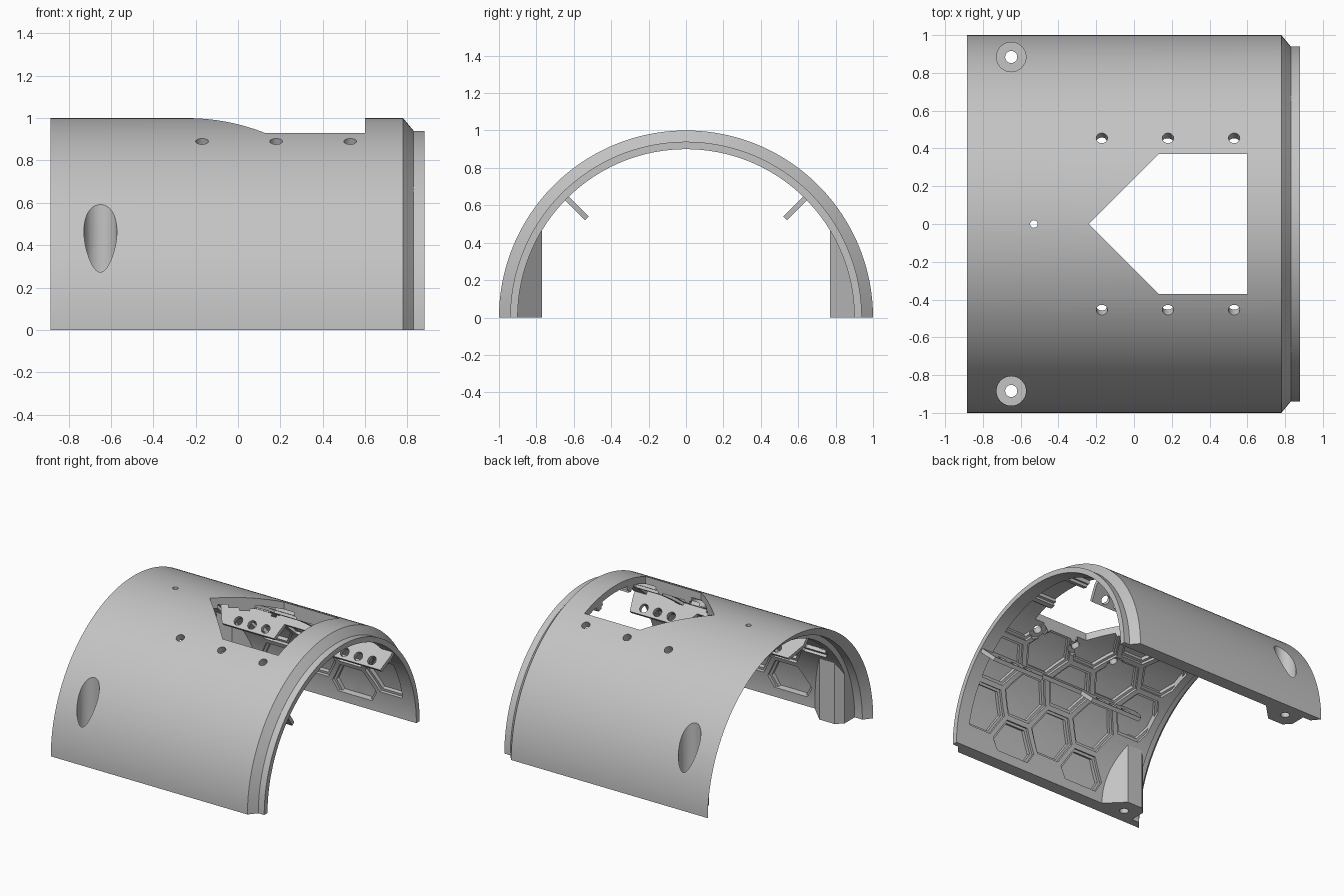
import bpy, bmesh, math
from mathutils import Matrix, Vector

cube = bpy.data.objects.get("Cube")
if cube:
    bpy.data.objects.remove(cube, do_unlink=True)

grey = bpy.data.materials.new("satin_grey")
grey.use_nodes = True
grey.diffuse_color = (0.55, 0.55, 0.55, 1)
grey.node_tree.nodes["Principled BSDF"].inputs["Base Color"].default_value = (0.55, 0.55, 0.55, 1)

INNER = 0.90


def make(name, bm):
    bmesh.ops.recalc_face_normals(bm, faces=bm.faces)
    mesh = bpy.data.meshes.new(name)
    bm.to_mesh(mesh)
    bm.free()
    mesh.materials.append(grey)
    ob = bpy.data.objects.new(name, mesh)
    bpy.context.collection.objects.link(ob)
    return ob


def on_arc(x, r, a):
    """Point at distance r from the x axis, a radians round from the crown."""
    return Vector((x, r * math.sin(a), r * math.cos(a)))


def prism(bm, points, offset):
    """Solid prism from a flat outline."""
    low = [bm.verts.new(p) for p in points]
    high = [bm.verts.new(Vector(p) + Vector(offset)) for p in points]
    bm.faces.new(low)
    bm.faces.new(high[::-1])
    n = len(low)
    for i in range(n):
        j = (i + 1) % n
        bm.faces.new((low[j], low[i], high[i], high[j]))


def rod(bm, start, end, radius, sides=32):
    start, end = Vector(start), Vector(end)
    axis = end - start
    turn = axis.to_track_quat('Z', 'Y').to_matrix().to_4x4()
    bmesh.ops.create_cone(bm, cap_ends=True, segments=sides, radius1=radius, radius2=radius,
                          depth=axis.length, matrix=Matrix.Translation((start + end) / 2) @ turn)


def length(mesh):
    xs = [v.co.x for v in mesh.vertices]
    return max(xs) - min(xs) if xs else 0


def boolean(targets, cutter, operation='DIFFERENCE'):
    """Apply the cutter to every target, keeping only cuts that leave the part whole."""
    for target in targets:
        uncut = target.data.copy()
        for solver in ('EXACT', 'FLOAT'):
            mod = target.modifiers.new("cut", 'BOOLEAN')
            mod.operation, mod.solver, mod.object = operation, solver, cutter
            bpy.context.view_layer.objects.active = target
            bpy.ops.object.modifier_apply(modifier=mod.name)
            if length(target.data) > 0.9 * length(uncut):
                break
            target.data = uncut.copy()
    bpy.data.objects.remove(cutter, do_unlink=True)


# Half-round shell with a stepped spigot at one end and a matching socket at the other
profile = [(-0.885, 1), (0.78, 1), (0.83, 0.94), (0.88, 0.94), (0.88, INNER),
           (-0.77, INNER), (-0.77, 0.94), (-0.835, 0.94)]
bm = bmesh.new()
STEPS = 96
rings = [[bm.verts.new(on_arc(x, r, math.pi * (i / STEPS - 0.5))) for x, r in profile]
         for i in range(STEPS + 1)]
for a, b in zip(rings, rings[1:]):
    for i in range(len(profile)):
        j = (i + 1) % len(profile)
        bm.faces.new((a[i], a[j], b[j], b[i]))
bm.faces.new(rings[0])
bm.faces.new(rings[-1][::-1])
shell = make("shell", bm)

# Honeycomb pockets on the inside, laid out flat as (x, arc, radius)
PITCH = 0.36
SIDE = PITCH / math.sqrt(3)


def hex_outline(size, parts=4):
    corners = [Vector((math.cos(k * math.pi / 3), math.sin(k * math.pi / 3))) * size for k in range(6)]
    return [corners[k].lerp(corners[(k + 1) % 6], t / parts) for k in range(6) for t in range(parts)]


def add_pocket(bm, cx, arc):
    layers = [(0.10, 0.86), (0.187, 0.86), (0.187, 0.92), (0.165, 0.92), (0.165, 0.948), (0.10, 0.948)]
    loops = [[bm.verts.new((cx + p.x, arc + p.y, r)) for p in hex_outline(size)] for size, r in layers]
    for a, b in zip(loops, loops[1:]):
        for i in range(len(a)):
            j = (i + 1) % len(a)
            bm.faces.new((a[i], a[j], b[j], b[i]))
    for loop, r in ((loops[0], 0.86), (loops[-1], 0.948)):
        mid = bm.verts.new((cx, arc, r))
        for i in range(len(loop)):
            bm.faces.new((loop[i], loop[(i + 1) % len(loop)], mid))


bm = bmesh.new()
for column in range(-2, 3):
    x = 0.053 + 1.5 * SIDE * column
    for row in range(-4, 5):
        arc = 0.003 + PITCH * (row + 0.5 * (column % 2))
        beside_post = x < -0.4 and abs(arc) > 1.0
        if abs(arc) < 1.4 and not beside_post:
            add_pocket(bm, x, arc)

# Trim the honeycomb to a plain border, then bend it round the shell
for point, normal in (((0.775, 0, 0), (1, 0, 0)), ((-0.71, 0, 0), (-1, 0, 0)),
                      ((0, 1.34, 0), (0, 1, 0)), ((0, -1.34, 0), (0, -1, 0))):
    bmesh.ops.bisect_plane(bm, geom=bm.verts[:] + bm.edges[:] + bm.faces[:],
                           plane_co=point, plane_no=normal, clear_outer=True)
    bmesh.ops.holes_fill(bm, edges=[e for e in bm.edges if e.is_boundary])
for v in bm.verts:
    v.co = on_arc(v.co.x, v.co.z, v.co.y / INNER)
bmesh.ops.triangulate(bm, faces=bm.faces[:])
boolean([shell], make("pocket_cutter", bm))

# Arrow-shaped opening in the crown
bm = bmesh.new()
arrow = [(-0.24, 0), (0.13, -0.37), (0.6, -0.37), (0.6, 0.37), (0.13, 0.37)]
prism(bm, [(x, y, 0.5) for x, y in arrow], (0, 0, 1))
boolean([shell], make("opening_cutter", bm))

# Corner posts, trimmed to the curve of the shell
bm = bmesh.new()
for s in (-1, 1):
    plan = [(-0.72, 0.77), (-0.59, 0.77), (-0.40, 0.96), (-0.77, 0.96), (-0.77, 0.82)]
    prism(bm, [(x, s * y, 0) for x, y in plan], (0, 0, 0.56))
posts = make("corner_posts", bm)
bm = bmesh.new()
rod(bm, (-1, 0, 0), (1, 0, 0), 0.955, 2 * STEPS)
boolean([posts], make("trim_helper", bm), 'INTERSECT')

# Screw seats beside the opening, thinning the wall from inside
screw_angle = math.asin(0.455)
screw_spots = [(x, s * screw_angle) for x in (-0.17, 0.18, 0.53) for s in (-1, 1)]
bm = bmesh.new()
for x, a in screw_spots:
    rod(bm, on_arc(x, 0.85, a), on_arc(x, 0.938, a), 0.062)
boolean([shell], make("seat_cutter", bm))

# Screw holes, crown pin hole and post counterbores
bm = bmesh.new()
for x, a in screw_spots:
    rod(bm, on_arc(x, 0.8, a), on_arc(x, 1.1, a), 0.03)
rod(bm, (-0.53, 0, 0.8), (-0.53, 0, 1.1), 0.02)
for s in (-1, 1):
    rod(bm, (-0.65, s * 0.884, 0.2), (-0.65, s * 0.884, 1.1), 0.078, 48)
boolean([shell, posts], make("drill_cutter", bm))

# Through holes down the posts
bm = bmesh.new()
for s in (-1, 1):
    rod(bm, (-0.65, s * 0.884, -0.1), (-0.65, s * 0.884, 0.3), 0.032)
boolean([shell, posts], make("post_drill_cutter", bm))

# Radial mounting fins: two tapered, drilled plates joined by a narrow rail on each side
for side, label in ((1, "back"), (-1, "front")):
    angle = side * math.pi / 4
    across = Vector((0, math.cos(angle), -math.sin(angle))) * 0.03
    bm = bmesh.new()
    bm_holes = bmesh.new()
    outline = [(-0.57, 0.955)]
    for mid in (-0.27, 0.63):
        outline += [(mid - 0.30, 0.87), (mid - 0.23, 0.75), (mid + 0.21, 0.75), (mid + 0.24, 0.87)]
        for k in (-1, 0, 1):
            p = on_arc(mid + k * 0.115, 0.80, angle)
            rod(bm_holes, p - across * 2, p + across * 2, 0.033, 24)
    outline += [(0.87, 0.92), (0.80, 0.955)]
    prism(bm, [on_arc(x, r, angle) - across / 2 for x, r in outline], across)
    fin = make(label + "_fin", bm)
    boolean([fin], make("fin_drill_cutter", bm_holes))

# Smooth curves, crisp edges
bpy.ops.object.select_all(action='DESELECT')
for ob in bpy.context.collection.objects:
    if ob.type == 'MESH' and grey.name in ob.data.materials:
        ob.select_set(True)
        bpy.context.view_layer.objects.active = ob
bpy.ops.object.shade_smooth_by_angle(angle=math.radians(25))
